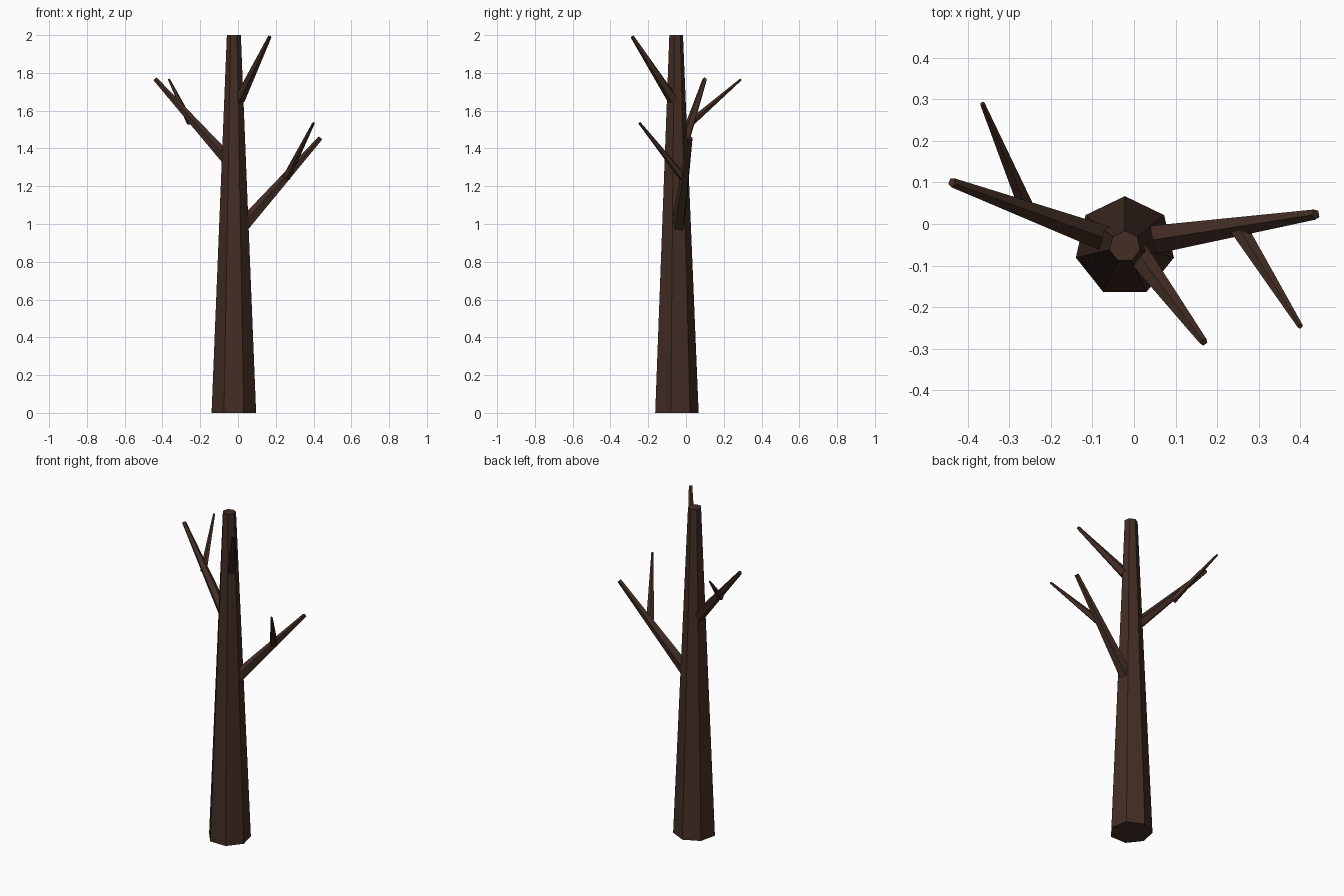
import bpy, bmesh
from mathutils import Vector, Matrix

cube = bpy.data.objects.get("Cube")
if cube:
    bpy.data.objects.remove(cube, do_unlink=True)

# Single bark colour
bark = bpy.data.materials.new("dark_brown_bark")
bark.use_nodes = True
colour = (0.056, 0.026, 0.018, 1)
bark.diffuse_color = colour
shader = bark.node_tree.nodes["Principled BSDF"]
shader.inputs["Base Color"].default_value = colour
shader.inputs["Roughness"].default_value = 0.9


def limb(name, start, end, r_start, r_end, sides):
    """Flat-shaded tapered prism running from start to end."""
    start, end = Vector(start), Vector(end)
    axis = end - start
    turn = Matrix.Identity(4)
    if axis.xy.length > 1e-4:
        turn = axis.to_track_quat('Z', 'Y').to_matrix().to_4x4()
    bm = bmesh.new()
    bmesh.ops.create_cone(bm, cap_ends=True, segments=sides, radius1=r_start,
                          radius2=r_end, depth=axis.length,
                          matrix=Matrix.Translation((start + end) / 2) @ turn)
    mesh = bpy.data.meshes.new(name)
    bm.to_mesh(mesh)
    bm.free()
    mesh.materials.append(bark)
    obj = bpy.data.objects.new(name, mesh)
    bpy.context.collection.objects.link(obj)
    return obj


# Seven-sided trunk
limb("trunk", (-0.022, -0.054, 0), (-0.022, -0.054, 2), 0.121, 0.038, 7)

# Main branches, rooted inside the trunk
limb("left_branch", (0.022, -0.042, 0.985), (0.437, 0.023, 1.455), 0.038, 0.013, 5)
limb("right_branch", (-0.05, -0.042, 1.335), (-0.438, 0.1, 1.767), 0.034, 0.012, 5)
limb("front_branch", (0.008, -0.07, 1.66), (0.168, -0.284, 1.992), 0.03, 0.01, 5)

# Twigs forking off the side branches
limb("left_twig", (0.255, -0.015, 1.245), (0.4, -0.246, 1.535), 0.022, 0.007, 5)
limb("right_twig", (-0.255, 0.03, 1.54), (-0.365, 0.29, 1.765), 0.02, 0.006, 5)
